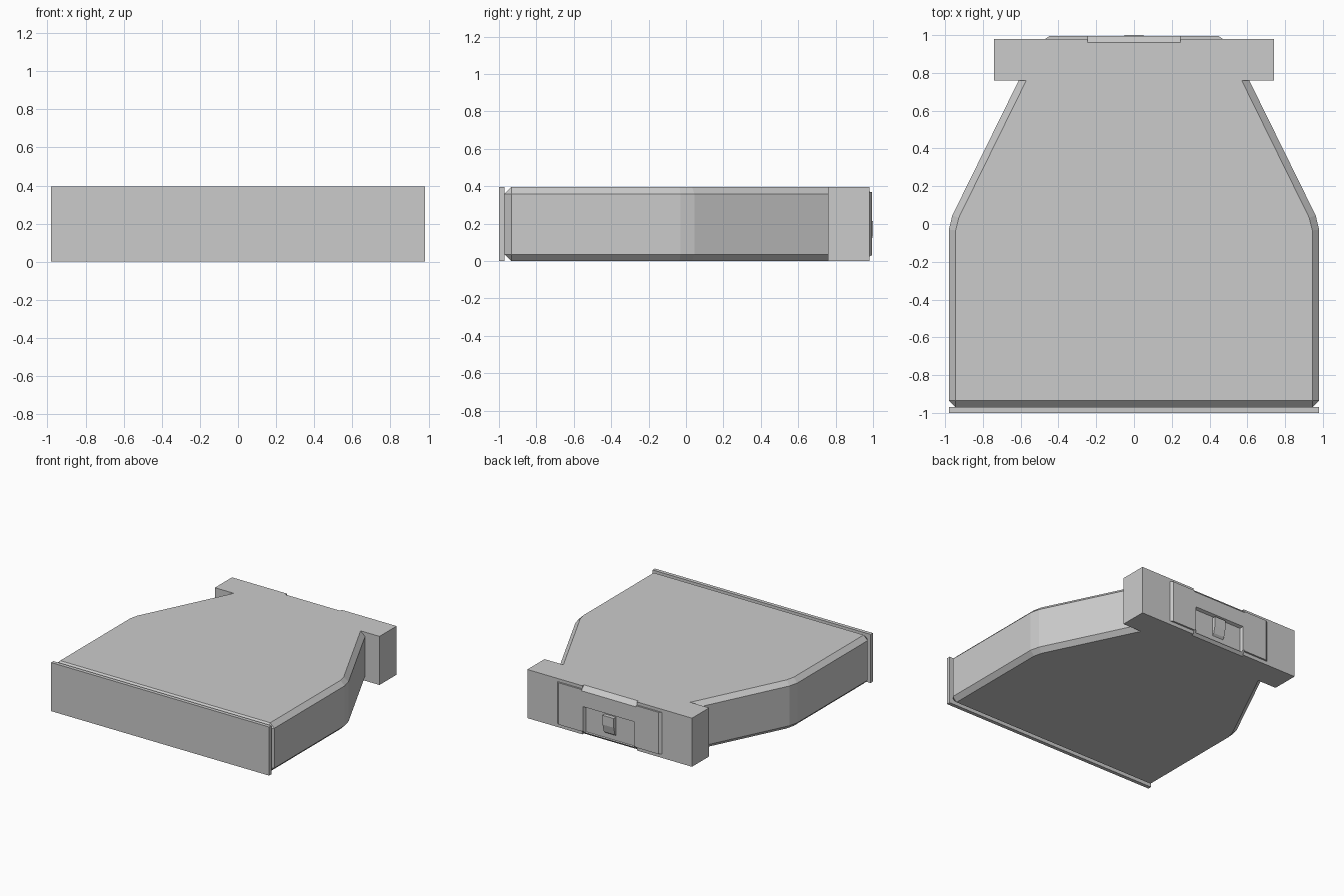
import bpy, bmesh
from mathutils import Vector

if "Cube" in bpy.data.objects:
    bpy.data.objects.remove(bpy.data.objects["Cube"])

H = 0.395


def prism(name, pts, axis, a, b):
    """Extrude a 2D profile along an axis: 'z' takes (x, y), 'x' takes (y, z)."""
    bm = bmesh.new()
    place = (lambda p: (p[0], p[1], a)) if axis == 'z' else (lambda p: (a, p[0], p[1]))
    face = bm.faces.new([bm.verts.new(place(p)) for p in pts])
    out = bmesh.ops.extrude_face_region(bm, geom=[face])
    move = Vector((0, 0, b - a)) if axis == 'z' else Vector((b - a, 0, 0))
    bmesh.ops.translate(bm, vec=move,
                        verts=[g for g in out['geom'] if isinstance(g, bmesh.types.BMVert)])
    bmesh.ops.recalc_face_normals(bm, faces=bm.faces)
    mesh = bpy.data.meshes.new(name)
    bm.to_mesh(mesh)
    bm.free()
    ob = bpy.data.objects.new(name, mesh)
    bpy.context.collection.objects.link(ob)
    return ob


def rect(x0, y0, x1, y1):
    return [(x0, y0), (x1, y0), (x1, y1), (x0, y1)]


def mirror(ob):
    ob.modifiers.new("mirror", 'MIRROR').use_axis = (True, False, False)


# Tapered, chamfered body; its narrow end runs into the rear block
half = [(0.98, -0.97), (0.98, -0.03), (0.962, 0.045), (0.566, 0.85)]
body = prism("body", half + [(-x, y) for x, y in reversed(half)], 'z', 0, H)
bev = body.modifiers.new("chamfer", 'BEVEL')
bev.width = 0.036
bev.segments = 1
bev.limit_method = 'ANGLE'

# Front plate
prism("front_plate", rect(-0.98, -1.0, 0.98, -0.97), 'z', 0, H)

# Rear block: two side blocks and a centre block with sloped edges
mirror(prism("rear_side_block", rect(0.245, 0.76, 0.74, 0.98), 'z', 0, H))
centre = prism("rear_centre_block",
               [(0.76, 0), (0.96, 0), (0.994, 0.035), (0.994, 0.36), (0.96, H), (0.76, H)],
               'x', -0.245, 0.245)

# Raised panels either side of the centre block
mirror(prism("rear_panel", [(0.245, 0.975), (0.47, 0.975), (0.47, 0.98),
                            (0.45, 0.994), (0.245, 0.994)], 'z', 0.03, 0.37))

# Shallow pocket with sloped rim, cut in the centre block
cutter = prism("pocket_cutter", rect(-0.24, 0.97, 0.24, 1.02), 'z', 0.005, 0.245)
for v in cutter.data.vertices:
    if v.co.y < 1.0:
        v.co.x *= 0.91
        v.co.z = 0.225 if v.co.z > 0.1 else 0.025
cutter.hide_render = True
cutter.hide_viewport = True
cut = centre.modifiers.new("pocket", 'BOOLEAN')
cut.object = cutter
cut.operation = 'DIFFERENCE'
cut.solver = 'EXACT'

# Small wedge latch in the pocket
prism("latch", [(0.965, 0.06), (0.985, 0.08), (1.0, 0.14), (1.0, 0.215), (0.965, 0.215)],
      'x', -0.05, 0.05)
